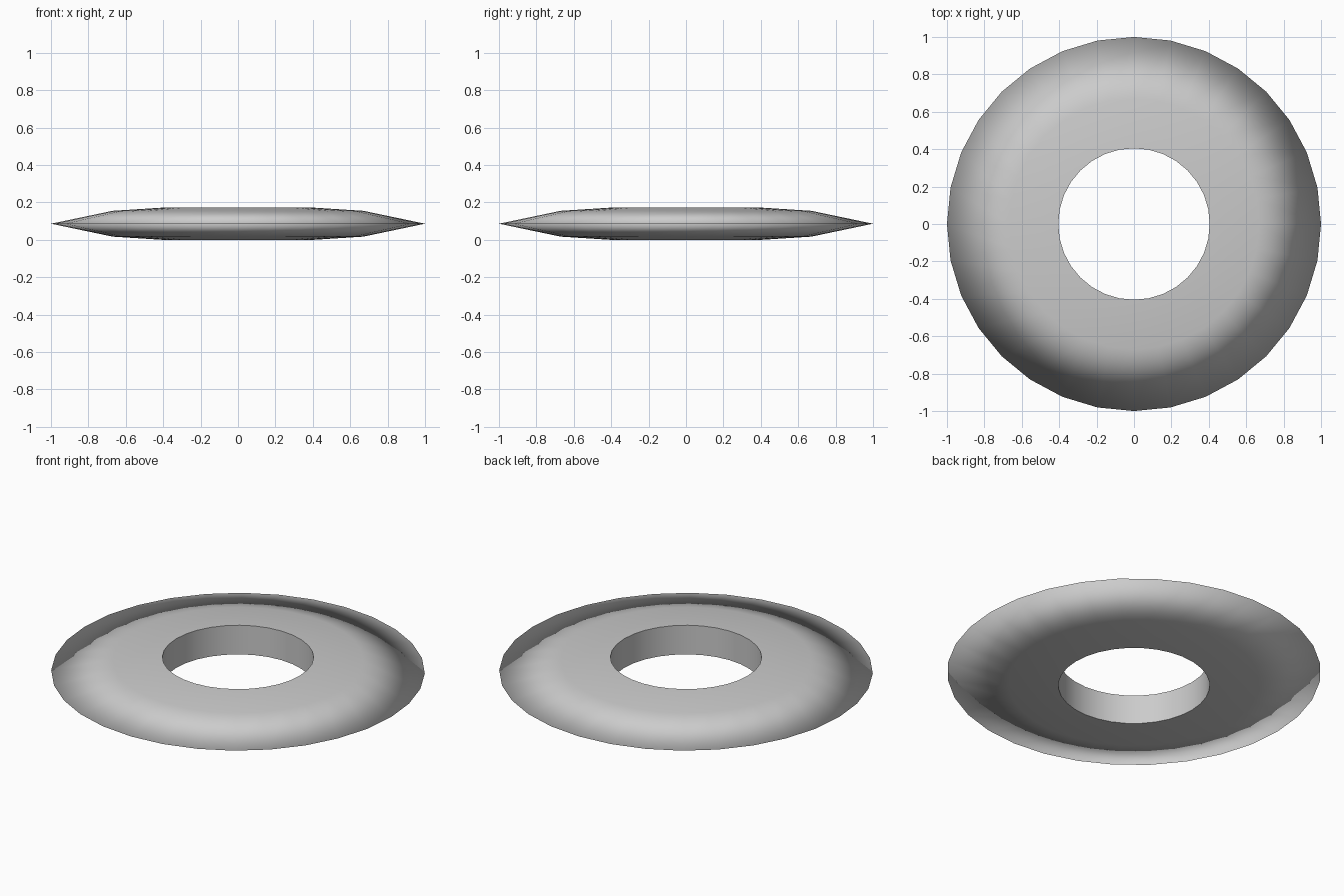
import bpy, bmesh
from math import cos, sin, tau

if "Cube" in bpy.data.objects:
    bpy.data.objects.remove(bpy.data.objects["Cube"])

SIDES = 32
# Ring cross-section (radius, height): flat-ish faces tapering to a sharp rim
PROFILE = [(0.405, 0.0), (0.67, 0.017), (1.0, 0.086), (0.67, 0.155), (0.405, 0.172)]

bm = bmesh.new()
rings = [[bm.verts.new((r * cos(tau * i / SIDES), r * sin(tau * i / SIDES), z))
          for i in range(SIDES)] for r, z in PROFILE]

# Skin the closed profile; the last strip is the hole wall
for a, b in zip(rings, rings[1:] + rings[:1]):
    for i in range(SIDES):
        j = (i + 1) % SIDES
        bm.faces.new((a[i], a[j], b[j], b[i]))
bmesh.ops.recalc_face_normals(bm, faces=bm.faces)

# Smooth everywhere, crisp only at the hole edges
for f in bm.faces:
    f.smooth = True
for ring in (rings[0], rings[-1]):
    for i in range(SIDES):
        bm.edges.get((ring[i], ring[(i + 1) % SIDES])).smooth = False

mesh = bpy.data.meshes.new("throwing_ring")
bm.to_mesh(mesh)
bm.free()
bpy.context.collection.objects.link(bpy.data.objects.new("throwing_ring", mesh))
